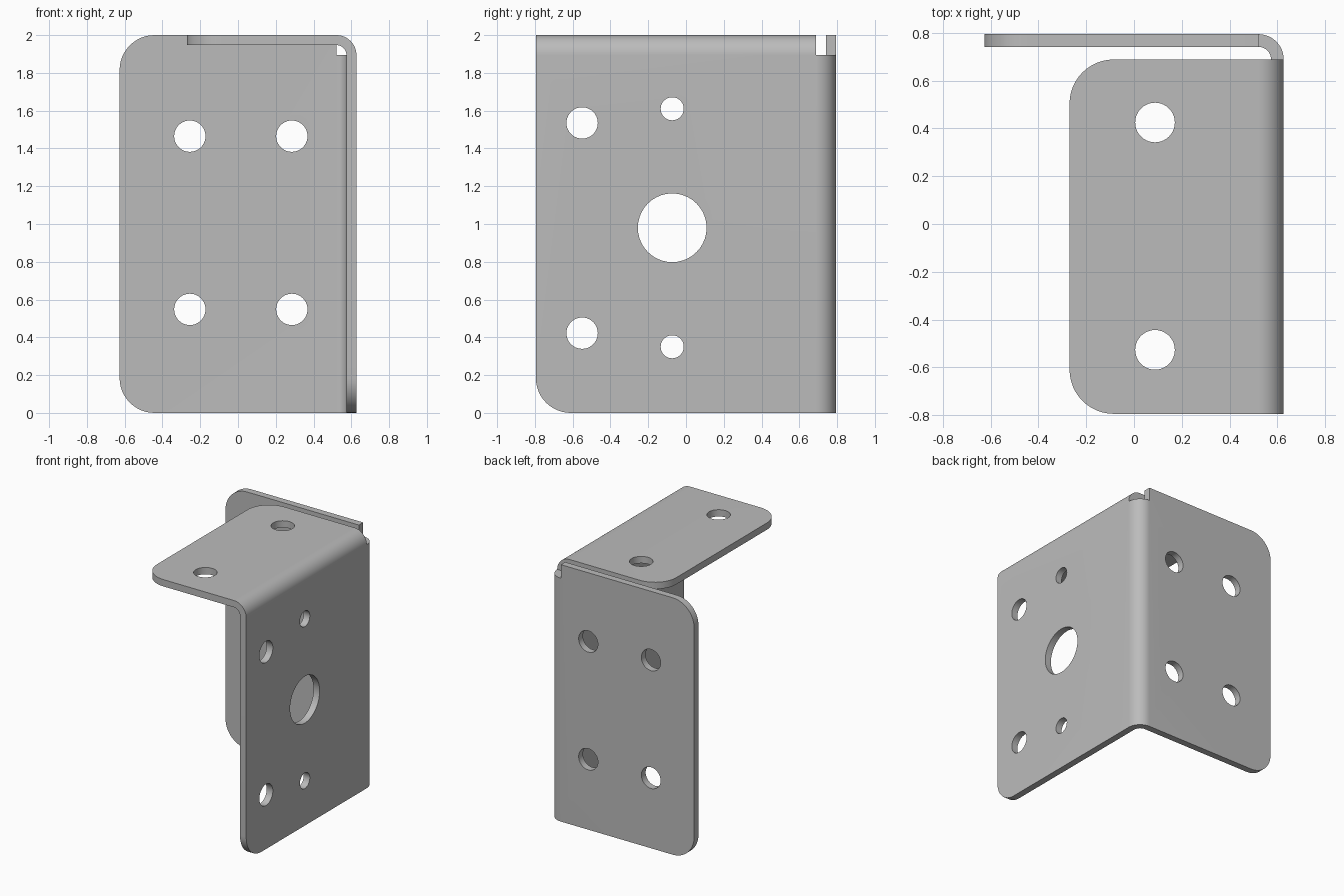
import bpy, bmesh
from math import sin, cos, pi
from mathutils import Vector

cube = bpy.data.objects.get("Cube")
if cube:
    bpy.data.objects.remove(cube)

# Overall sizes of the folded sheet
X, Y, Z = 0.627, 0.795, 2.0
THICK, OUTER, ROUND = 0.053, 0.106, 0.185
BX, BY, BZ = X - OUTER, Y - OUTER, Z - OUTER   # bend lines
FLANGE = -0.27
bm = bmesh.new()


def circle(u, v, r, n=40):
    return [(u + r * cos(2 * pi * i / n), v + r * sin(2 * pi * i / n)) for i in range(n)]


def corner(u, v, start, n=12):
    """Rounded corner about (u, v), a quarter turn from the start angle."""
    return [(u + ROUND * cos(start + pi / 2 * i / n),
             v + ROUND * sin(start + pi / 2 * i / n)) for i in range(n + 1)]


def plate(outline, holes, place, depth):
    """Fill a flat outline with round holes and give it thickness."""
    edges = []
    for loop in [outline] + [circle(*h) for h in holes]:
        verts = [bm.verts.new(place(u, v)) for u, v in loop]
        edges += [bm.edges.new((a, b)) for a, b in zip(verts, verts[1:] + verts[:1])]
    filled = bmesh.ops.triangle_fill(bm, use_beauty=True, use_dissolve=False, edges=edges)
    faces = [g for g in filled["geom"] if isinstance(g, bmesh.types.BMFace)]
    grown = bmesh.ops.extrude_face_region(bm, geom=faces, use_keep_orig=True)
    moved = [g for g in grown["geom"] if isinstance(g, bmesh.types.BMVert)]
    bmesh.ops.translate(bm, verts=moved, vec=Vector(depth))


def bend(place, start, end, n=12):
    """Quarter-round fold, open at the joints with its plates."""
    rings = []
    for i in range(n + 1):
        a = pi / 2 * i / n
        rings.append([bm.verts.new(place(r * cos(a), r * sin(a), t))
                      for r, t in ((OUTER, start), (OUTER, end),
                                   (OUTER - THICK, end), (OUTER - THICK, start))])
    for p, q in zip(rings, rings[1:]):
        for k in range(4):
            m = (k + 1) % 4
            bm.faces.new((p[k], p[m], q[m], q[k]))


# Back plate, with a step where the corner relief begins
plate([(BX, 0), (BX, BZ), (BX, Z)]
      + corner(-X + ROUND, Z - ROUND, pi / 2) + corner(-X + ROUND, ROUND, pi),
      [(u, v, 0.083) for u in (-0.255, 0.285) for v in (0.548, 1.465)],
      lambda u, v: (u, Y, v), (0, -THICK, 0))

# Side plate
plate([(BY, 0), (BY, BZ), (-Y, BZ)] + corner(-Y + ROUND, ROUND, pi),
      [(-0.55, 0.422, 0.083), (-0.55, 1.535, 0.083), (-0.073, 0.35, 0.061),
       (-0.073, 1.61, 0.061), (-0.073, 0.98, 0.182)],
      lambda u, v: (X, u, v), (-THICK, 0, 0))

# Top flange
plate([(BX, -Y), (BX, BY)]
      + corner(FLANGE + ROUND, BY - ROUND, pi / 2) + corner(FLANGE + ROUND, -Y + ROUND, pi),
      [(0.088, v, 0.083) for v in (-0.527, 0.425)],
      lambda u, v: (u, v, Z), (0, 0, -THICK))

# Folds from the side plate to the flange and to the back plate
bend(lambda a, b, t: (BX + a, t, BZ + b), -Y, BY)
bend(lambda a, b, t: (BX + a, BY + b, t), 0, BZ)

# Weld into one sheet and drop the walls hidden inside the joints
bmesh.ops.remove_doubles(bm, verts=bm.verts[:], dist=0.0005)
hidden = [f for f in bm.faces if all(len(e.link_faces) > 2 for e in f.edges)]
bmesh.ops.delete(bm, geom=hidden, context="FACES_ONLY")
bmesh.ops.recalc_face_normals(bm, faces=bm.faces[:])

mesh = bpy.data.meshes.new("angle_bracket")
bm.to_mesh(mesh)
bm.free()
bracket = bpy.data.objects.new("angle_bracket", mesh)
bpy.context.collection.objects.link(bracket)

# Plain grey metal
grey = bpy.data.materials.new("grey_metal")
grey.use_nodes = True
colour = (0.5, 0.5, 0.5, 1)
grey.diffuse_color = colour
grey.node_tree.nodes["Principled BSDF"].inputs["Base Color"].default_value = colour
mesh.materials.append(grey)

bpy.ops.object.select_all(action="DESELECT")
bracket.select_set(True)
bpy.context.view_layer.objects.active = bracket
bpy.ops.object.shade_smooth_by_angle(angle=pi / 6)
